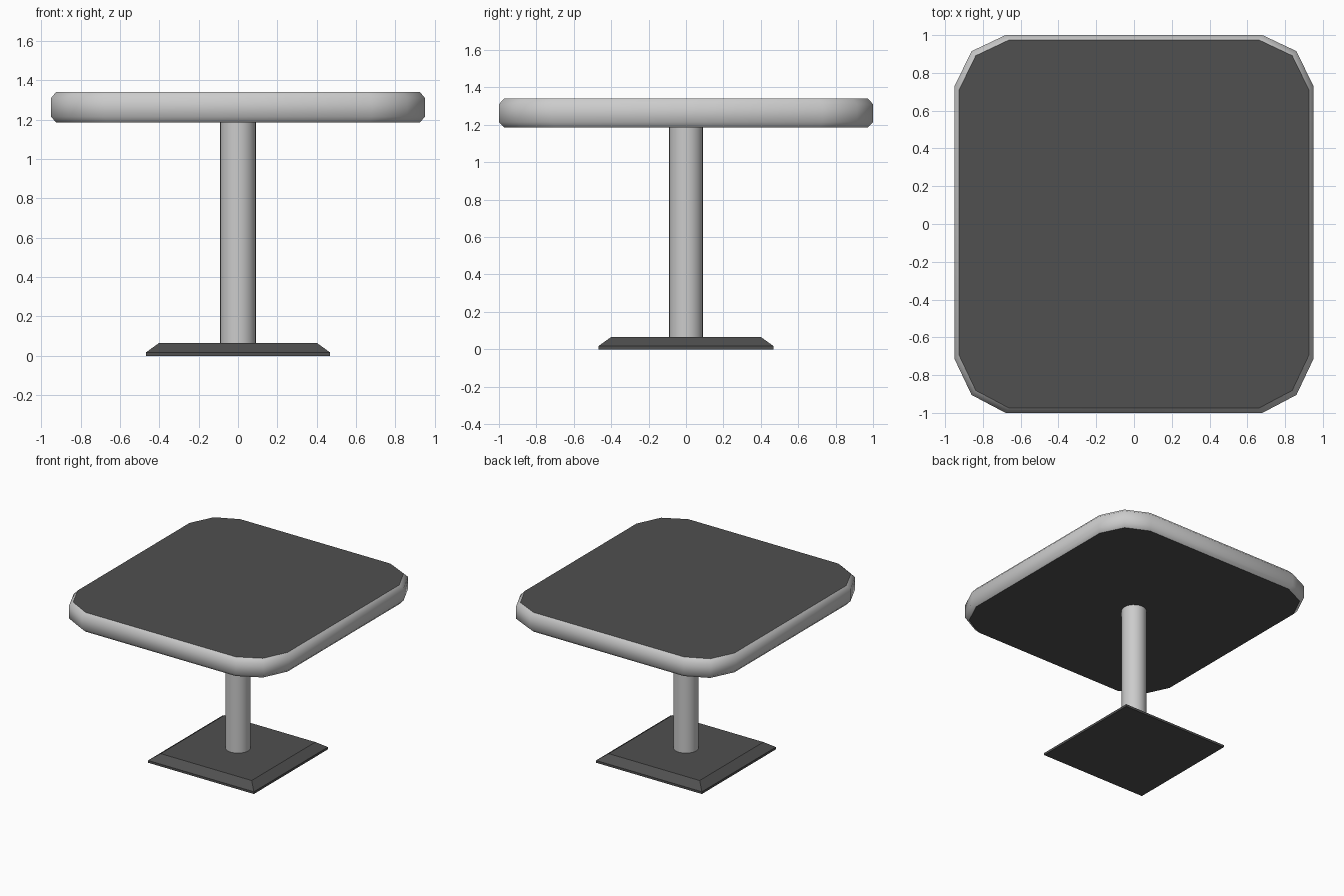
import bpy, bmesh

if "Cube" in bpy.data.objects:
    bpy.data.objects.remove(bpy.data.objects["Cube"])

dark = bpy.data.materials.new("dark_laminate")
dark.diffuse_color = (0.08, 0.08, 0.08, 1)
dark.use_nodes = True
dark.node_tree.nodes["Principled BSDF"].inputs["Base Color"].default_value = dark.diffuse_color
light = bpy.data.materials.new("pale_metal")
light.diffuse_color = (0.8, 0.8, 0.8, 1)
light.use_nodes = True
light.node_tree.nodes["Principled BSDF"].inputs["Base Color"].default_value = light.diffuse_color


def loft(name, outline, profile, materials):
    """Stack scaled copies of an outline; profile is a list of (scale, z)."""
    bm = bmesh.new()
    rings = [[bm.verts.new((x * s, y * s, z)) for x, y in outline] for s, z in profile]
    n = len(outline)
    for low, high in zip(rings, rings[1:]):
        for i in range(n):
            j = (i + 1) % n
            bm.faces.new((low[i], low[j], high[j], high[i]))
    for cap in (rings[0][::-1], rings[-1]):
        bm.faces.new(cap).material_index = len(materials) - 1
    bm.normal_update()
    mesh = bpy.data.meshes.new(name)
    bm.to_mesh(mesh)
    bm.free()
    for m in materials:
        mesh.materials.append(m)
    obj = bpy.data.objects.new(name, mesh)
    bpy.context.collection.objects.link(obj)
    return obj


# Table top: clipped-corner slab with a pale rounded rim and dark faces
right = [(0.68, -1.0), (0.86, -0.905), (0.95, -0.715),
         (0.95, 0.73), (0.86, 0.915), (0.68, 1.0)]
outline = right + [(-x, y) for x, y in reversed(right)]
top = loft("table_top", outline,
           [(0.974, 1.187), (1, 1.215), (1, 1.31), (0.974, 1.34)], [light, dark])
for p in top.data.polygons:
    p.use_smooth = len(p.vertices) == 4
# Keep the cap borders and the middle corner creases sharp
for e in top.data.edges:
    a, b = (top.data.vertices[i].co for i in e.vertices)
    cap_border = a.z == b.z and not 1.2 < a.z < 1.33
    crease = a.z != b.z and abs(abs(a.x) - 0.86) < 0.001 and abs(abs(b.x) - 0.86) < 0.001
    e.use_edge_sharp = cap_border or crease

# Base: square plate with sloped edges
h = 0.467
loft("base_plate", [(-h, -h), (h, -h), (h, h), (-h, h)],
     [(1, 0), (1, 0.018), (0.86, 0.065)], [dark])

# Column
bpy.ops.mesh.primitive_cylinder_add(vertices=24, radius=0.091, depth=1.127,
                                    location=(0, 0, 0.6275))
column = bpy.context.object
column.name = "column"
column.data.materials.append(light)
bpy.ops.object.shade_smooth_by_angle()
